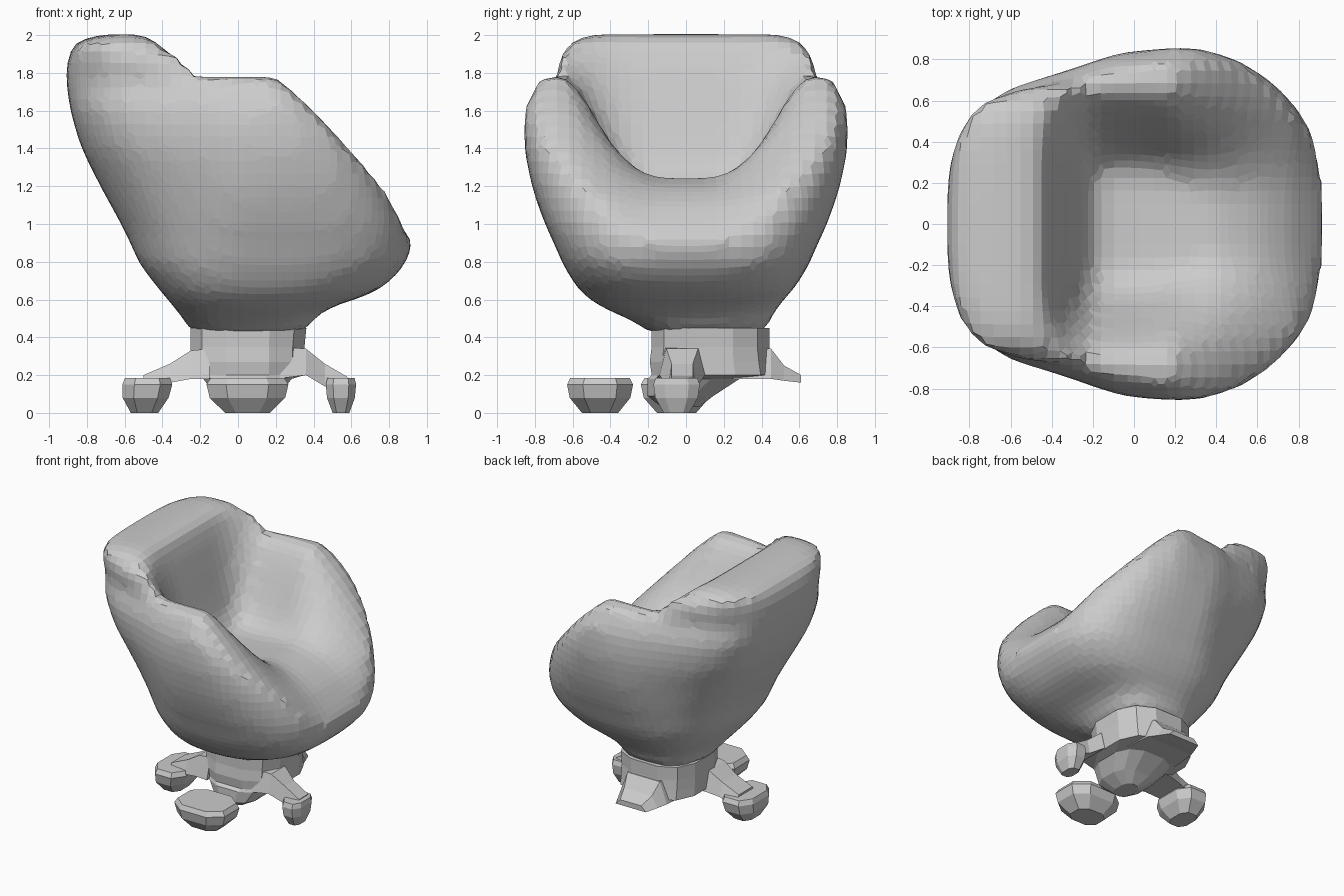
import bpy, bmesh, math
from mathutils import Vector

if "Cube" in bpy.data.objects:
    bpy.data.objects.remove(bpy.data.objects["Cube"])


def make_object(name, bm):
    bmesh.ops.recalc_face_normals(bm, faces=bm.faces)
    me = bpy.data.meshes.new(name)
    bm.to_mesh(me)
    bm.free()
    ob = bpy.data.objects.new(name, me)
    bpy.context.scene.collection.objects.link(ob)
    return ob


def loft(name, rings):
    """Skin a closed solid through rings with equal point counts."""
    bm = bmesh.new()
    vs = [[bm.verts.new(p) for p in r] for r in rings]
    n = len(rings[0])
    for a, b in zip(vs, vs[1:]):
        for i in range(n):
            j = (i + 1) % n
            bm.faces.new((a[i], a[j], b[j], b[i]))
    bm.faces.new(vs[0][::-1])
    bm.faces.new(vs[-1])
    return make_object(name, bm)


def interp(x, table):
    if x <= table[0][0]:
        return table[0][1]
    for (a, u), (b, v) in zip(table, table[1:]):
        if x <= b:
            return u + (v - u) * (x - a) / (b - a)
    return table[-1][1]


def smoothstep(x, a, b):
    t = max(0.0, min(1.0, (x - a) / (b - a)))
    return t * t * (3 - 2 * t)


def slice_ring(z, x0, x1, xw, yc, yh, n=48, ef=2.7, eb=2.7, taper=0.0):
    """Horizontal superellipse slice, widest at x = xw, narrowing to the back by taper."""
    pts = []
    for i in range(n):
        t = 2 * math.pi * (i + 0.5) / n
        c, s = math.cos(t), math.sin(t)
        e = ef if c > 0 else eb
        dx = math.copysign(abs(c) ** (2 / e), c) * ((x1 - xw) if c > 0 else (xw - x0))
        dy = math.copysign(abs(s) ** (2 / e), s) * yh
        pts.append((xw + dx, yc + dy * (1 - taper * smoothstep(-dx, 0, 0.55)), z))
    return pts


# Upper surface of the chair: seat dish, sloping arms, raised back
SEAT = [(-0.2, 1.19), (0.1, 1.2), (0.4, 1.25), (0.6, 1.2), (0.75, 1.11), (0.87, 0.98), (1.1, 0.7)]
ARM = [(0.2, 1.79), (0.4, 1.6), (0.6, 1.39), (0.8, 1.18), (0.9, 1.0), (1.1, 0.7)]


def top_height(x, y):
    s, a = interp(x, SEAT), interp(x, ARM)
    inner = 0.24 - 0.12 * smoothstep(x, 0.0, 0.5)
    z = s + (a - s) * smoothstep(abs(y), inner, 0.68)
    return z + (2.02 - z) * smoothstep(-x, 0.18, 0.49)


# Tub: z, back x, front x, widest x, y centre, y half width
SLICES = [
    (0.42, -0.25, 0.36, 0.05, 0.12, 0.32), (0.47, -0.27, 0.37, 0.05, 0.10, 0.34),
    (0.55, -0.33, 0.46, 0.08, 0.02, 0.45), (0.62, -0.39, 0.68, 0.1, 0, 0.54),
    (0.68, -0.44, 0.79, 0.1, 0, 0.59), (0.8, -0.53, 0.90, 0.1, 0, 0.66),
    (0.9, -0.57, 0.92, 0.1, 0, 0.70), (1.0, -0.62, 0.91, 0.1, 0, 0.75),
    (1.2, -0.73, 0.84, 0.1, 0, 0.82), (1.4, -0.83, 0.74, 0.1, 0, 0.86),
    (1.6, -0.89, 0.6, 0.1, 0, 0.86), (1.75, -0.91, 0.42, 0.1, 0, 0.79),
    (1.85, -0.91, 0.2, -0.1, 0, 0.69), (1.94, -0.89, -0.3, -0.5, 0, 0.64),
    (1.985, -0.82, -0.4, -0.58, 0, 0.58), (2.005, -0.7, -0.48, -0.6, 0, 0.5)]
rings = []
for s in SLICES:
    narrowing = 0.13 * smoothstep(s[0], 0.6, 1.2) if s[0] < 1.8 else 0
    rings.append(slice_ring(*s, ef=2.7 + 0.6 * smoothstep(s[0], 0.5, 0.8),
                            eb=2.5 + 0.9 * smoothstep(s[0], 1.0, 1.75), taper=narrowing))
tub = loft("tub_chair_shell", rings)

# Seat hollow cutter
bm = bmesh.new()
bmesh.ops.create_grid(bm, x_segments=44, y_segments=44, size=1.1)
for v in bm.verts:
    v.co.z = top_height(v.co.x, v.co.y)
ext = bmesh.ops.extrude_face_region(bm, geom=bm.faces[:])
for v in ext["geom"]:
    if isinstance(v, bmesh.types.BMVert):
        v.co.z = 2.6
cutter = make_object("seat_hollow_cutter", bm)
cutter.hide_render = True

m = tub.modifiers.new("hollow", "BOOLEAN")
m.operation, m.solver, m.object = "DIFFERENCE", "EXACT", cutter
m = tub.modifiers.new("facets", "REMESH")
m.mode, m.voxel_size = "VOXEL", 0.065
m = tub.modifiers.new("soften", "SMOOTH")
m.factor, m.iterations = 0.5, 3
deps = bpy.context.evaluated_depsgraph_get()
baked = bpy.data.meshes.new_from_object(tub.evaluated_get(deps))
tub.modifiers.clear()
tub.data = baked
bpy.data.objects.remove(cutter)
for p in tub.data.polygons:
    p.use_smooth = False

# Pedestal column with rounded underside
PED = [(0.03, -0.02, 0.12, 0.05, -0.03, 0.10), (0.09, -0.12, 0.22, 0.05, -0.03, 0.18),
       (0.18, -0.19, 0.29, 0.05, 0.04, 0.25), (0.2, -0.26, 0.36, 0.05, 0.14, 0.33),
       (0.27, -0.26, 0.36, 0.05, 0.13, 0.33), (0.35, -0.26, 0.36, 0.05, 0.13, 0.32),
       (0.45, -0.26, 0.37, 0.05, 0.13, 0.32)]
loft("pedestal", [slice_ring(*s, n=12) for s in PED])


def leg(name, origin, direction, stations):
    """Tapered leg: stations of distance, half width, low z, high z."""
    d = Vector(direction)
    side = Vector((-d.y, d.x, 0))
    rings = []
    for r, w, z0, z1 in stations:
        c = Vector(origin) + d * r
        rings.append([c + side * k + Vector((0, 0, z))
                      for k, z in ((-w, z0), (w, z0), (w * 0.7, z1), (-w * 0.7, z1))])
    return loft(name, rings)


# Spreading legs
leg("back_leg", (0, -0.02, 0), (-1, 0, 0),
    [(0.15, 0.15, 0.18, 0.34), (0.25, 0.14, 0.18, 0.33), (0.36, 0.12, 0.16, 0.26), (0.5, 0.12, 0.12, 0.2)])
leg("front_leg", (0, -0.02, 0), (1, 0, 0),
    [(0.2, 0.14, 0.18, 0.35), (0.36, 0.12, 0.2, 0.34), (0.46, 0.08, 0.14, 0.26), (0.58, 0.08, 0.1, 0.19)])
leg("side_leg", (0.05, 0, 0), (0, 1, 0),
    [(0.25, 0.22, 0.18, 0.35), (0.45, 0.2, 0.18, 0.34), (0.52, 0.17, 0.17, 0.25), (0.61, 0.13, 0.16, 0.2)])


def foot(name, x, y, hx, hy, lean=0.0):
    """Chunky faceted foot pad, base shifted along x by lean."""
    rings = []
    for z, k, f in ((0, 0.55, 1), (0.08, 0.92, 0.6), (0.15, 1.0, 0), (0.185, 0.9, 0)):
        cx = x + lean * f
        rings.append(slice_ring(z, cx - hx * k, cx + hx * k, cx, y, hy * k, n=8))
    return loft(name, rings)


# Foot pads
foot("back_foot", -0.48, -0.05, 0.14, 0.2, -0.015)
foot("front_foot", 0.545, -0.05, 0.085, 0.13)
foot("side_foot", 0.05, -0.455, 0.23, 0.185)
